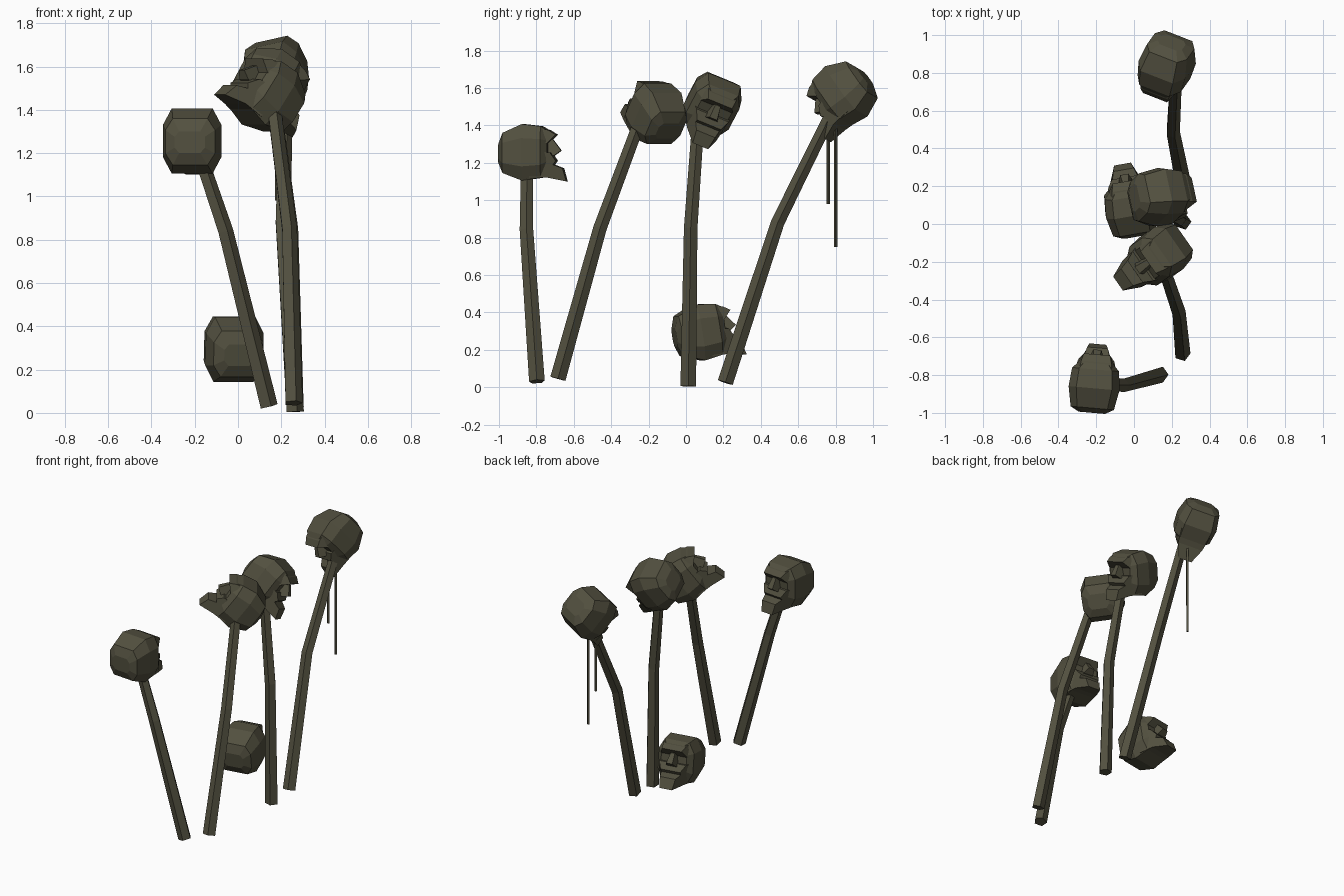
import bpy, bmesh
from math import sin, cos, pi, radians
from mathutils import Matrix, Vector

if "Cube" in bpy.data.objects:
    bpy.data.objects.remove(bpy.data.objects["Cube"])

mat = bpy.data.materials.new("weathered_olive")
mat.diffuse_color = (0.085, 0.08, 0.05, 1)
mat.use_nodes = True
mat.node_tree.nodes["Principled BSDF"].inputs["Base Color"].default_value = mat.diffuse_color


def finish(name, bm):
    bmesh.ops.recalc_face_normals(bm, faces=bm.faces)
    me = bpy.data.meshes.new(name)
    bm.to_mesh(me)
    bm.free()
    me.materials.append(mat)
    ob = bpy.data.objects.new(name, me)
    bpy.context.collection.objects.link(ob)
    return ob


def loft(bm, rings):
    loops = [[bm.verts.new(p) for p in r] for r in rings]
    n = len(loops[0])
    for a, b in zip(loops, loops[1:]):
        for i in range(n):
            j = (i + 1) % n
            bm.faces.new((a[i], a[j], b[j], b[i]))
    bm.faces.new(loops[0])
    bm.faces.new(loops[-1])


def pole(name, path, radii, sides=5):
    path = [Vector(p) for p in path]
    rings = []
    for k, (p, r) in enumerate(zip(path, radii)):
        d = (path[min(k + 1, len(path) - 1)] - path[max(k - 1, 0)]).normalized()
        u = Vector((1, 0, 0)) - d * d.x
        u.normalize()
        v = d.cross(u)
        rings.append([p + r * (cos(t) * u + sin(t) * v)
                      for t in (2 * pi * i / sides for i in range(sides))])
    bm = bmesh.new()
    loft(bm, rings)
    return finish(name, bm)


# Cranium sections along the head: y, half width, bottom, top
CRANIUM = [(-0.15, 0.07, -0.05, 0.05), (-0.125, 0.115, -0.105, 0.11),
           (-0.02, 0.135, -0.145, 0.157), (0.08, 0.125, -0.13, 0.145),
           (0.115, 0.09, -0.10, 0.125)]
# Face profiles: y, z, half width
BROW = [(0.05, 0.14, 0.09), (0.12, 0.125, 0.08), (0.16, 0.10, 0.07),
        (0.115, 0.055, 0.095), (0.05, 0.05, 0.12)]
NOSE = [(0.09, 0.09, 0.02), (0.14, 0.075, 0.015), (0.185, 0.015, 0.022),
        (0.15, -0.01, 0.035), (0.09, -0.02, 0.04)]
JAW = [(0.06, 0.01, 0.115), (0.13, 0.005, 0.095), (0.16, -0.04, 0.07),
       (0.145, -0.06, 0.07), (0.195, -0.08, 0.055), (0.215, -0.15, 0.045),
       (0.12, -0.13, 0.085), (0.02, -0.13, 0.1)]


def head(name, centre, yaw, pitch, roll):
    bm = bmesh.new()
    rings = []
    for y, w, lo, hi in CRANIUM:
        m, h = (lo + hi) / 2, (hi - lo) / 2
        rings.append([(sx * w, y, m + sz * h) for sx, sz in
                      ((1, .5), (.7, 1), (-.7, 1), (-1, .5),
                       (-1, -.5), (-.7, -1), (.7, -1), (1, -.5))])
    loft(bm, rings)
    for prof in (BROW, NOSE, JAW):
        loft(bm, [[(s * w, y, z) for y, z, w in prof] for s in (-1, 1)])
    ob = finish(name, bm)
    ob.matrix_world = (Matrix.Translation(centre)
                       @ Matrix.Rotation(radians(yaw), 4, 'Z')
                       @ Matrix.Rotation(radians(pitch), 4, 'X')
                       @ Matrix.Rotation(radians(roll), 4, 'Y'))
    return ob


# Heads on the poles, and one lying low
head("front_head", (-0.21, -0.85, 1.25), -5, 0, 0)
head("mid_front_head", (0.13, -0.165, 1.46), 125, 37, 0)
head("mid_back_head", (0.135, 0.14, 1.51), -90, -28, -25)
head("back_head", (0.175, 0.845, 1.565), 168, -38, 15)
head("fallen_head", (-0.02, 0.085, 0.29), 10, 9, 0)

# Crooked poles
R = (0.044, 0.038, 0.034)
pole("front_pole", [(0.14, -0.797, 0.03), (-0.06, -0.853, 0.84), (-0.175, -0.85, 1.18)], R)
pole("mid_front_pole", [(0.255, -0.685, 0.045), (0.235, -0.46, 0.85), (0.16, -0.24, 1.44)], R)
pole("mid_back_pole", [(0.26, 0.012, 0.005), (0.24, 0.025, 0.85), (0.165, 0.065, 1.42)], R)
pole("back_pole", [(0.26, 0.21, 0.025), (0.205, 0.49, 0.88), (0.22, 0.78, 1.47)], R)

# Thin strands hanging from the rear head
pole("short_strand", [(0.18, 0.76, 0.98), (0.18, 0.76, 1.45)], (0.009, 0.009), 4)
pole("long_strand", [(0.21, 0.80, 0.75), (0.21, 0.80, 1.45)], (0.009, 0.009), 4)
